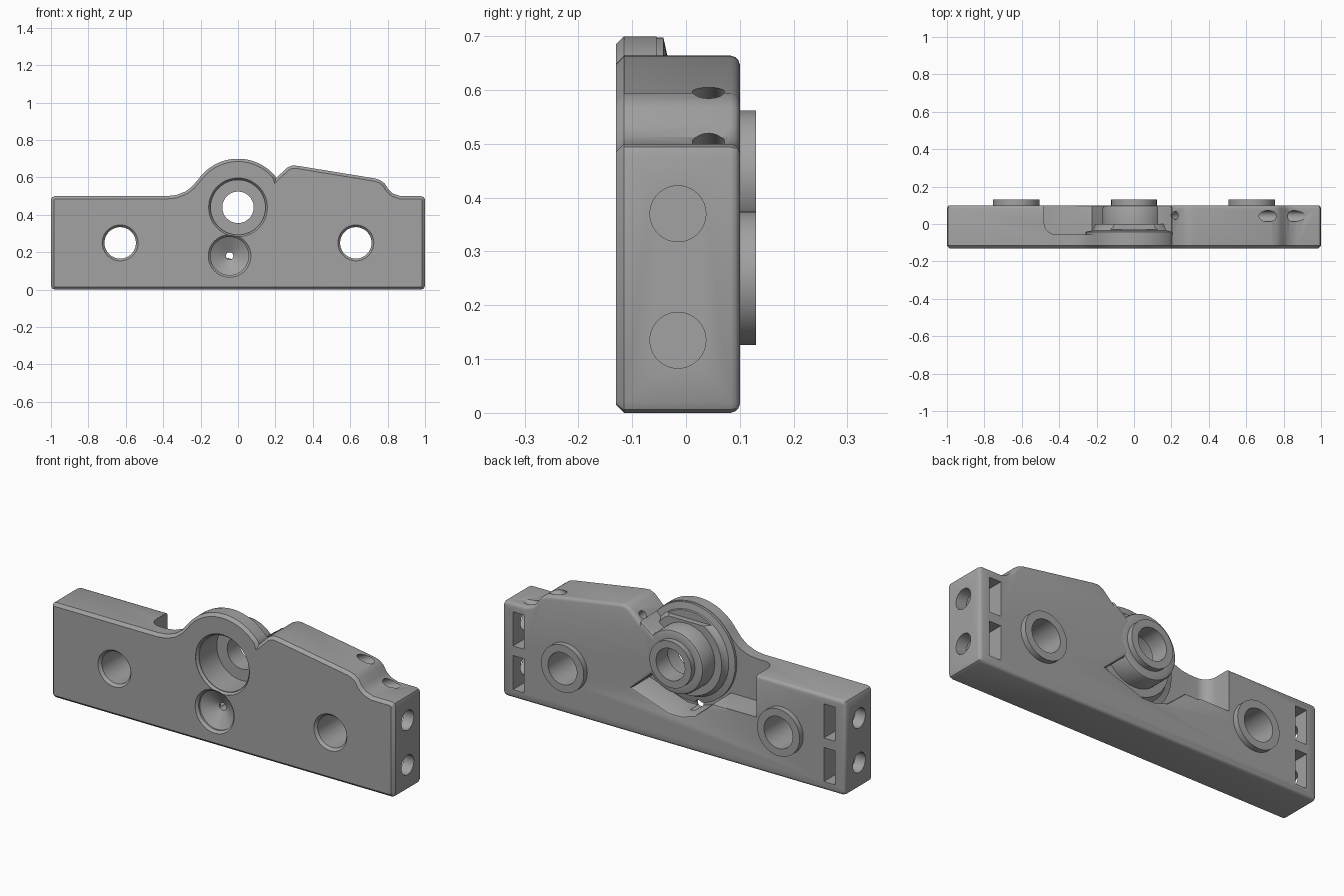
import bpy, bmesh
from math import sin, cos, pi, radians
from mathutils import Vector, Matrix

if "Cube" in bpy.data.objects:
    bpy.data.objects.remove(bpy.data.objects["Cube"])

grey = bpy.data.materials.new("machined grey")
grey.use_nodes = True
COLOUR = (0.36, 0.36, 0.36, 1)
grey.diffuse_color = COLOUR
grey.node_tree.nodes["Principled BSDF"].inputs["Base Color"].default_value = COLOUR


def finish(name, bm):
    bmesh.ops.remove_doubles(bm, verts=bm.verts, dist=1e-5)
    bmesh.ops.recalc_face_normals(bm, faces=bm.faces)
    mesh = bpy.data.meshes.new(name)
    bm.to_mesh(mesh)
    bm.free()
    mesh.materials.append(grey)
    obj = bpy.data.objects.new(name, mesh)
    bpy.context.collection.objects.link(obj)
    return obj


def inset(points, d):
    """Move each edge of a counter-clockwise outline inward by d."""
    result = []
    for i, p in enumerate(points):
        p = Vector(p)
        a = (p - Vector(points[i - 1])).normalized()
        b = (Vector(points[(i + 1) % len(points)]) - p).normalized()
        n1, n2 = Vector((-a.y, a.x)), Vector((-b.y, b.x))
        result.append(p + (n1 + n2) * (d / (1 + n1.dot(n2))))
    return result


def loft(name, points, levels, upright=False):
    """Stack inset copies of an outline along y (or z when upright)."""
    bm = bmesh.new()
    rings = []
    for level, d in levels:
        ring = []
        for a, b in inset(points, d):
            ring.append(bm.verts.new((a, b, level) if upright else (a, level, b)))
        rings.append(ring)
    n = len(points)
    for r, s in zip(rings, rings[1:]):
        for i in range(n):
            j = (i + 1) % n
            bm.faces.new((r[i], r[j], s[j], s[i]))
    bm.faces.new(rings[0])
    bm.faces.new(rings[-1])
    return finish(name, bm)


def lathe(name, profile, x, z, sides=64):
    """Turn a closed (radius, y) profile around a y axis through x, z."""
    bm = bmesh.new()
    rings = []
    for k in range(sides):
        t = 2 * pi * k / sides
        rings.append([bm.verts.new((x + r * cos(t), y, z + r * sin(t))) for r, y in profile])
    for k in range(sides):
        r, s = rings[k], rings[(k + 1) % sides]
        for i in range(len(profile)):
            j = (i + 1) % len(profile)
            bm.faces.new((r[i], r[j], s[j], s[i]))
    return finish(name, bm)


def drill(centre, direction, radius, length):
    bm = bmesh.new()
    turn = Vector(direction).to_track_quat('Z', 'Y').to_matrix().to_4x4()
    bmesh.ops.create_cone(bm, cap_ends=True, segments=40, radius1=radius, radius2=radius,
                          depth=length, matrix=Matrix.Translation(centre) @ turn)
    return finish("drill", bm)


def box(centre, size):
    bm = bmesh.new()
    bmesh.ops.create_cube(bm, size=1, matrix=Matrix.Translation(centre) @ Matrix.Diagonal((*size, 1)))
    return finish("box_cutter", bm)


def cut(obj, cutters):
    bpy.context.view_layer.objects.active = obj
    for c in cutters:
        c.hide_render = True
        m = obj.modifiers.new("cut", 'BOOLEAN')
        m.operation, m.solver, m.object = 'DIFFERENCE', 'EXACT', c
        bpy.ops.object.modifier_apply(modifier=m.name)


HUB_Z = 0.44

# Body outline: base, sloping left arm, central dome, right arm
dome = [(0.26 * cos(radians(a)), HUB_Z + 0.26 * sin(radians(a))) for a in range(40, 148, 4)]
outline = [(-0.98, 0), (0.98, 0), (0.994, 0.006), (1, 0.02), (1, 0.48), (0.994, 0.494), (0.98, 0.5),
           (0.87, 0.5), (0.83, 0.513), (0.805, 0.535), (0.785, 0.567), (0.763, 0.584), (0.735, 0.594),
           (0.32, 0.662), (0.29, 0.664), (0.262, 0.652), (0.203, 0.595)]
outline += dome
outline += [(-0.245, 0.552), (-0.28, 0.525), (-0.33, 0.506), (-0.38, 0.5),
            (-0.98, 0.5), (-0.994, 0.494), (-1, 0.48), (-1, 0.02), (-0.994, 0.006)]
body = loft("body", outline, [(-0.13, 0.015), (-0.115, 0), (0.083, 0), (0.092, 0.003),
                              (0.097, 0.008), (0.1, 0.016)])

# Back recess around the hub, with softened lip
recess = [(-0.3, 0.9), (-0.3, 0.28), (-0.225, 0.28), (-0.18, 0.24), (-0.12, 0.19), (-0.04, 0.165),
          (0.03, 0.165), (0.25, 0.238), (0.1, 0.37), (0.1, 0.53), (0.2, 0.605), (0.2, 0.9)]
lip = [(0.087, 0), (0.096, -0.004), (0.1, -0.012), (0.12, -0.012)]
cutters = [loft("recess_cutter", recess, [(-0.055, 0)] + lip)]

# Side recess with a rounded inner end
bend = [(-0.42 - 0.06 * sin(radians(a)), 0.005 - 0.06 * cos(radians(a))) for a in range(90, -1, -10)]
cutters.append(loft("side_recess_cutter", [(-0.48, 0.12)] + bend + [(-0.2, -0.055), (-0.2, 0.12)],
                    [(0.28, 0), (0.9, 0)], upright=True))

# Main bore and countersunk pin hole
cutters.append(lathe("bore_cutter", [(0, -0.15), (0.157, -0.15), (0.157, -0.128), (0.147, -0.115),
                                     (0.147, 0.12), (0, 0.12)], 0, HUB_Z))
pin = lathe("pin_cutter", [(0, -0.15), (0.114, -0.15), (0.114, -0.13), (0.102, -0.118), (0.102, -0.108),
                           (0.02, -0.062), (0.02, 0.01), (0, 0.01)], -0.045, 0.18, 48)
cutters.append(pin)

for side in (-1, 1):
    # Mounting holes with front chamfers
    cutters.append(lathe("mount_cutter", [(0, -0.15), (0.096, -0.15), (0.096, -0.13), (0.084, -0.116),
                                          (0.084, 0.12), (0, 0.12)], side * 0.63, 0.25))
    # End slots and cross holes
    for hole_z, slot_z in ((0.135, 0.135), (0.37, 0.365)):
        cutters.append(box((side * 0.907, 0.02, slot_z), (0.066, 0.19, 0.18)))
        cutters.append(drill((side * 0.97, -0.015, hole_z), (1, 0, 0), 0.052, 0.1))

# Angled holes in the sloping arm and the small oil hole
for x, z in ((0.72, 0.597), (0.86, 0.505)):
    cutters.append(drill((x, 0.042, z), (0.9, 0, 0.45), 0.03, 0.2))
cutters.append(drill((0.222, 0.045, 0.61), (-0.7, 0, 0.7), 0.022, 0.12))
cut(body, cutters)

# Hub with stepped boss and counterbore
hub = lathe("hub", [(0.145, -0.116), (0.145, 0.03), (0.084, 0.03), (0.084, 0.13), (0.122, 0.13),
                    (0.122, 0.1), (0.152, 0.1), (0.163, 0.096), (0.168, 0.085), (0.168, 0),
                    (0.208, 0), (0.213, -0.02), (0.225, -0.035), (0.258, -0.042), (0.258, -0.06),
                    (0.17, -0.06), (0.17, -0.116)], 0, HUB_Z)
notch = box((0, 0.02, 0.67), (0.3, 0.1, 0.1))
cut(hub, [notch, pin])

# Spacer rings behind the mounting holes
spacers = [lathe(name, [(0.084, 0.09), (0.084, 0.13), (0.124, 0.13), (0.124, 0.09)], x, 0.25)
           for name, x in (("left_spacer", 0.63), ("right_spacer", -0.63))]

for helper in set(cutters) | {notch}:
    bpy.data.objects.remove(helper)

bpy.ops.object.select_all(action='DESELECT')
for part in [body, hub] + spacers:
    part.select_set(True)
bpy.context.view_layer.objects.active = body
bpy.ops.object.shade_smooth_by_angle(angle=radians(30))
